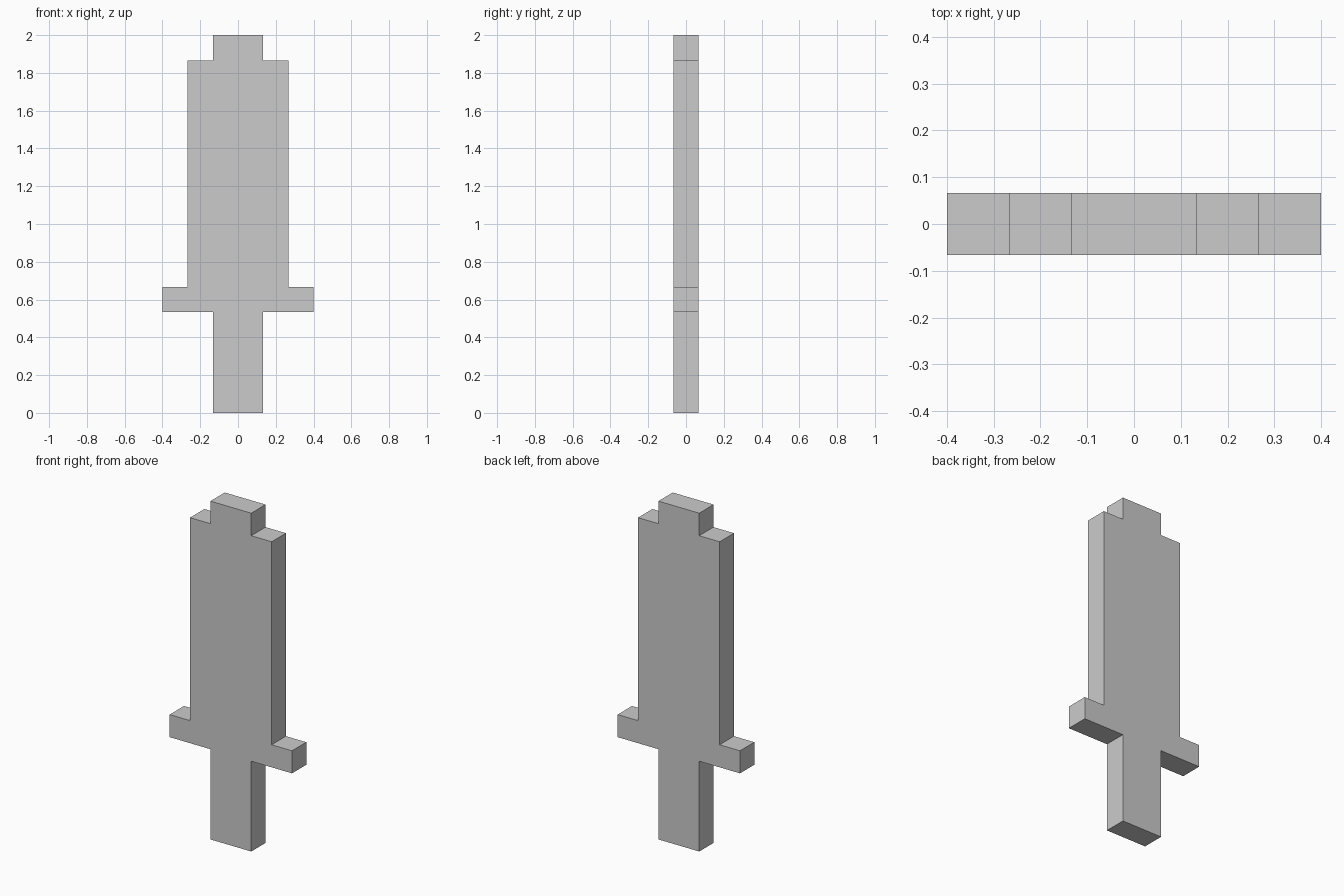
import bpy
import bmesh

if "Cube" in bpy.data.objects:
    bpy.data.objects.remove(bpy.data.objects["Cube"])

U = 2 / 15  # block size: the sword is 15 blocks tall and one block thick

# Right half of the stepped outline (x, z), in blocks, from the bottom up
half = [(1, 0), (1, 4), (3, 4), (3, 5), (2, 5), (2, 14), (1, 14), (1, 15)]
outline = half + [(-x, z) for x, z in reversed(half)]

# Sword: grip, guard, blade and tip as one solid extruded through its thickness
bm = bmesh.new()
front = bm.faces.new([bm.verts.new((x * U, -U / 2, z * U)) for x, z in outline])
extruded = bmesh.ops.extrude_face_region(bm, geom=[front], use_keep_orig=True)
back_verts = [g for g in extruded["geom"] if isinstance(g, bmesh.types.BMVert)]
bmesh.ops.translate(bm, verts=back_verts, vec=(0, U, 0))
bmesh.ops.recalc_face_normals(bm, faces=bm.faces)

mesh = bpy.data.meshes.new("sword")
bm.to_mesh(mesh)
bm.free()
sword = bpy.data.objects.new("sword", mesh)
bpy.context.collection.objects.link(sword)
